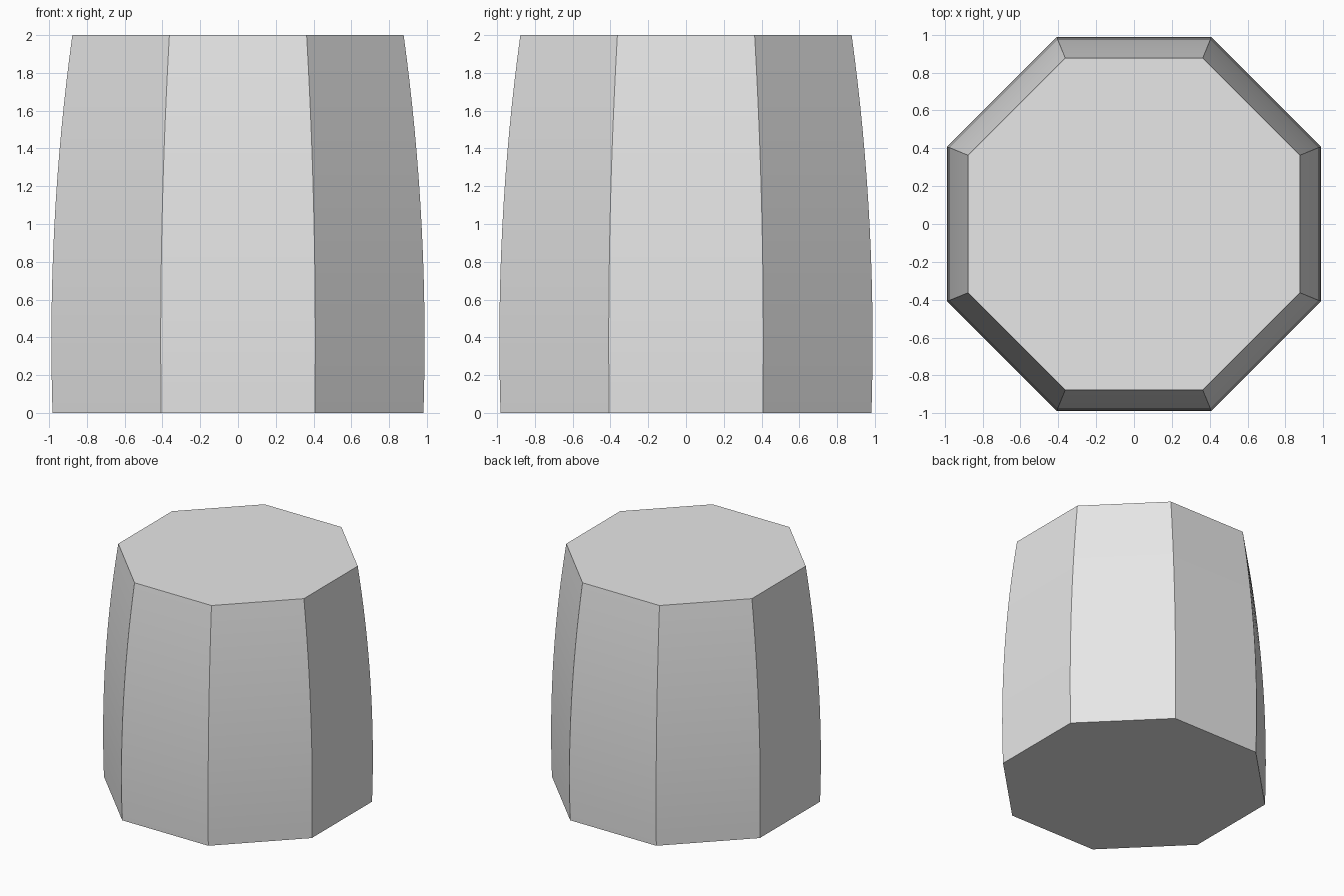
import bpy, bmesh, math

cube = bpy.data.objects.get("Cube")
if cube:
    bpy.data.objects.remove(cube, do_unlink=True)

SIDES, RINGS, HEIGHT = 8, 16, 2.0
BULGE_Z, BULGE_R, TOP_R = 0.38, 0.988, 0.877

# Plain grey material
grey = bpy.data.materials.new("light_grey")
grey.use_nodes = True
colour = (0.8, 0.8, 0.8, 1)
grey.diffuse_color = colour
grey.node_tree.nodes["Principled BSDF"].inputs["Base Color"].default_value = colour


def flat_radius(z):
    """Distance from the axis to the middle of a side."""
    return BULGE_R - (BULGE_R - TOP_R) * ((z - BULGE_Z) / (HEIGHT - BULGE_Z)) ** 2


# Bulging eight-sided barrel, built as stacked rings
bm = bmesh.new()
rings = []
for i in range(RINGS + 1):
    z = HEIGHT * i / RINGS
    r = flat_radius(z) / math.cos(math.pi / SIDES)
    angles = [(k + 0.5) * math.tau / SIDES for k in range(SIDES)]
    rings.append([bm.verts.new((r * math.cos(a), r * math.sin(a), z)) for a in angles])
for low, high in zip(rings, rings[1:]):
    for k in range(SIDES):
        n = (k + 1) % SIDES
        bm.faces.new((low[k], low[n], high[n], high[k]))
# Flat end caps
bm.faces.new(rings[-1])
bm.faces.new(rings[0][::-1])

mesh = bpy.data.meshes.new("barrel_body")
bm.to_mesh(mesh)
bm.free()
mesh.materials.append(grey)
body = bpy.data.objects.new("barrel_body", mesh)
bpy.context.collection.objects.link(body)

# Smooth along the curve, crisp at the corners
bpy.ops.object.select_all(action="DESELECT")
body.select_set(True)
bpy.context.view_layer.objects.active = body
bpy.ops.object.shade_smooth_by_angle(angle=math.radians(30))
